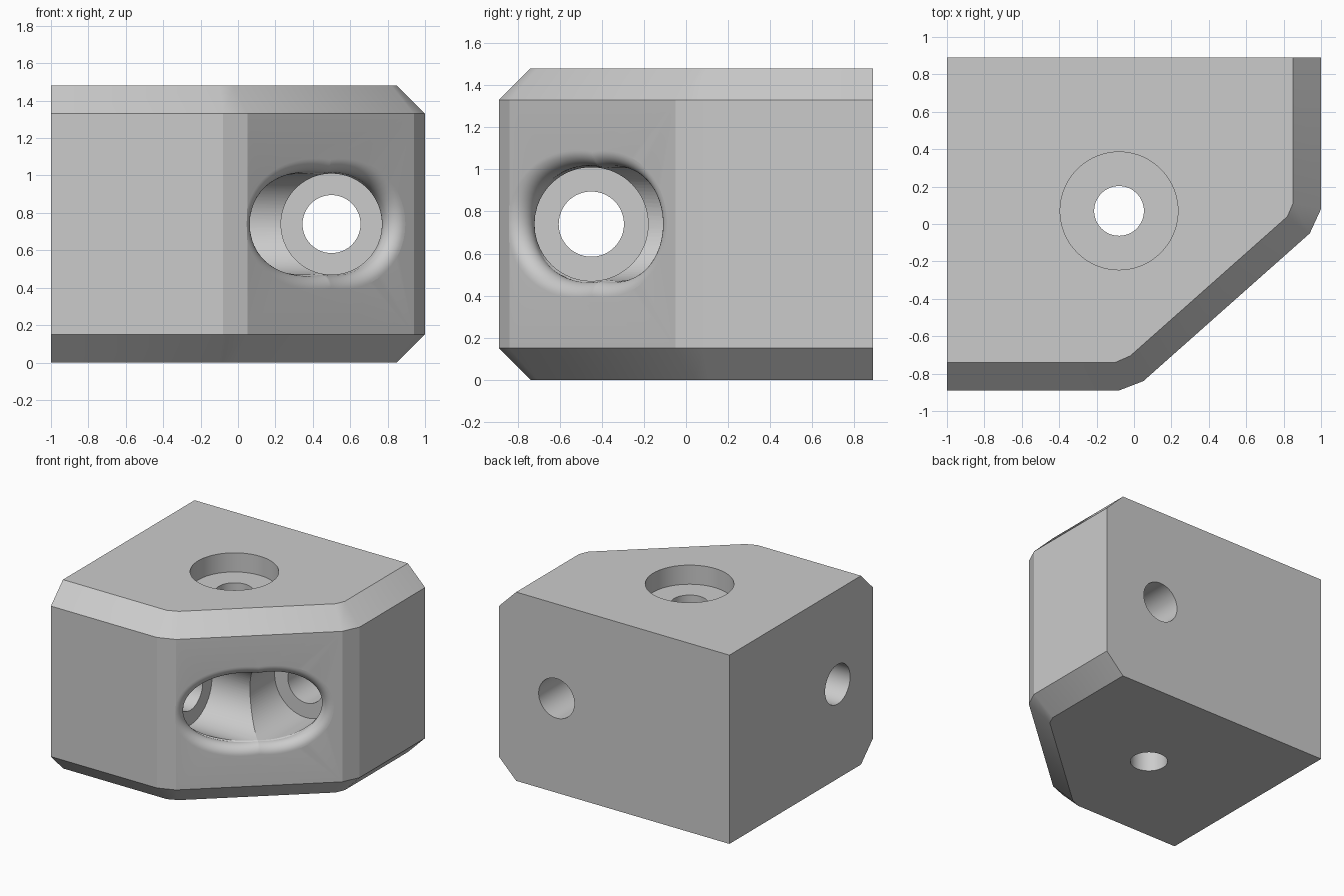
import bpy, bmesh, math
from mathutils import Vector

if "Cube" in bpy.data.objects:
    bpy.data.objects.remove(bpy.data.objects["Cube"])

TOP, CHAMFER, MID = 1.48, 0.15, 0.74
BORE, SCREW, FILLET = 0.27, 0.155, 0.075
SIDES, ARC = 72, 12

grey = bpy.data.materials.new("light_grey")
grey.use_nodes = True
colour = (0.6, 0.6, 0.6, 1)
grey.diffuse_color = colour
grey.node_tree.nodes["Principled BSDF"].inputs["Base Color"].default_value = colour


def loft(name, rings):
    """Closed solid skinned through rings of equal point count."""
    bm = bmesh.new()
    loops = [[bm.verts.new(p) for p in ring] for ring in rings]
    n = len(loops[0])
    for a, b in zip(loops, loops[1:]):
        for i in range(n):
            j = (i + 1) % n
            bm.faces.new((a[i], a[j], b[j], b[i]))
    bm.faces.new(loops[0][::-1])
    bm.faces.new(loops[-1])
    bmesh.ops.recalc_face_normals(bm, faces=bm.faces)
    mesh = bpy.data.meshes.new(name)
    bm.to_mesh(mesh)
    bm.free()
    mesh.materials.append(grey)
    obj = bpy.data.objects.new(name, mesh)
    bpy.context.collection.objects.link(obj)
    return obj


def around(axis):
    """Radial unit vectors around an axis."""
    u = Vector((0, 0, 1)) if abs(axis.z) < 0.5 else Vector((1, 0, 0))
    v = axis.cross(u)
    return [u * math.cos(t) + v * math.sin(t)
            for t in (2 * math.pi * i / SIDES for i in range(SIDES))]


def rod(name, start, end, radius):
    start, end = Vector(start), Vector(end)
    spokes = around((end - start).normalized())
    return loft(name, [[c + s * radius for s in spokes] for c in (start, end)])


# Block outline, with the chamfered outline used at top and bottom
outer = [(-1, 0.89), (-1, -0.89), (-0.08, -0.89), (0.05, -0.84),
         (0.94, -0.05), (1, 0.08), (1, 0.89)]
inner = [(-1, 0.89), (-1, -0.74), (-0.1, -0.74), (-0.02, -0.705),
         (0.82, 0.04), (0.85, 0.11), (0.85, 0.89)]
block = loft("corner_bracket_block", [
    [(x, y, z) for x, y in outline] for outline, z in
    ((inner, 0), (outer, CHAMFER), (outer, TOP - CHAMFER), (inner, TOP))])

# Slanted face that both screw pockets open onto
corner = Vector((0.05, -0.84, MID))
slant = (Vector((0.94, -0.05, MID)) - corner).normalized()
face_n = Vector((slant.y, -slant.x, 0))


def flared_bore(name, floor, axis):
    """Bore running out through the slanted face, with a rounded rim."""
    rings = [[] for _ in range(ARC + 3)]
    for m in around(axis):
        p = floor + m * BORE
        p = p + axis * ((corner - p).dot(face_n) / axis.dot(face_n))
        t = m.cross(face_n).normalized()
        into = t.cross(m).normalized()
        if into.dot(axis) > 0:
            into = -into
        away = t.cross(face_n).normalized()
        if away.dot(m) < 0:
            away = -away
        half = into.angle(away) / 2
        centre = p + (into + away).normalized() * (FILLET / math.sin(half))
        reach = FILLET / math.tan(half)
        a = (p + into * reach - centre).normalized()
        b = (p + away * reach - centre).normalized()
        arc = [centre + a.slerp(b, k / ARC) * FILLET for k in range(ARC + 1)]
        # Seat the start of the rounding on the bore wall
        rel = arc[0] - floor
        depth = axis * rel.dot(axis)
        radial = (rel - depth).normalized() * BORE
        arc[0] = floor + depth + radial
        for ring, q in zip(rings, [floor + radial] + arc + [arc[-1] + face_n * 0.2]):
            ring.append(q)
    return loft(name, rings)


side_floor = Vector((-0.1, -0.45, MID))
back_floor = Vector((0.5, 0.125, MID))
cutters = [
    flared_bore("side_pocket", side_floor, Vector((1, 0, 0))),
    flared_bore("back_pocket", back_floor, Vector((0, -1, 0))),
    rod("side_screw_hole", (-1.2, -0.45, MID), (0, -0.45, MID), SCREW),
    rod("back_screw_hole", (0.5, 1.1, MID), (0.5, 0, MID), SCREW),
    rod("top_counterbore", (-0.08, 0.07, TOP - 0.15), (-0.08, 0.07, TOP + 0.2), 0.315),
    rod("top_screw_hole", (-0.08, 0.07, -0.2), (-0.08, 0.07, TOP), 0.133),
]

# Cut the pockets and holes
bpy.context.view_layer.objects.active = block
for cutter in cutters:
    cutter.hide_render = True
    mod = block.modifiers.new(cutter.name, "BOOLEAN")
    mod.operation, mod.solver, mod.object = "DIFFERENCE", "EXACT", cutter
    bpy.ops.object.modifier_apply(modifier=mod.name)
    bpy.data.objects.remove(cutter)

# Smooth bores and rims, crisp block facets
bpy.ops.object.select_all(action="DESELECT")
block.select_set(True)
bpy.ops.object.shade_smooth_by_angle(angle=math.radians(18))
